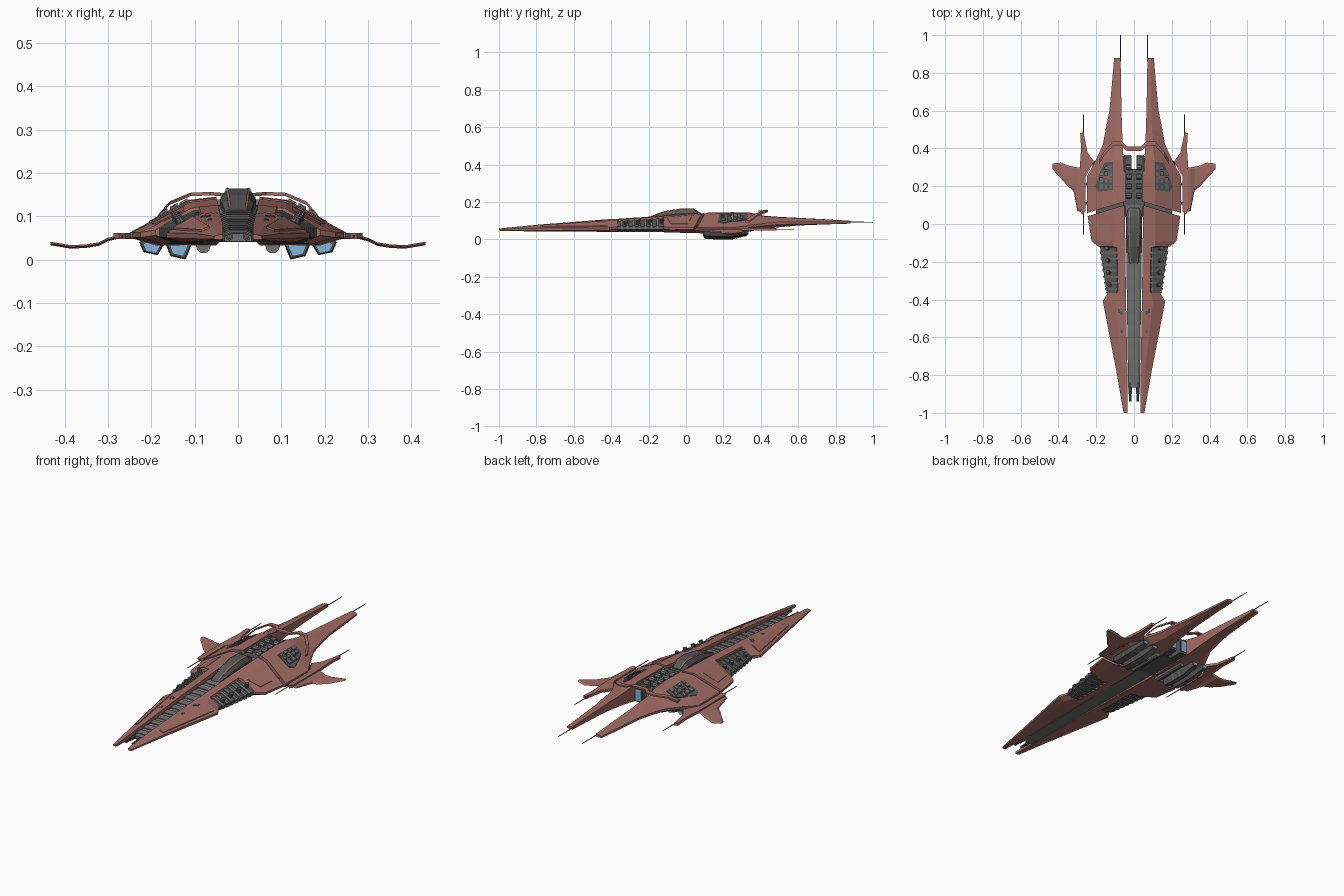
import bpy, bmesh, math, random
from mathutils import Vector, Matrix

if "Cube" in bpy.data.objects:
    bpy.data.objects.remove(bpy.data.objects["Cube"])

random.seed(4)

def material(name, rgb):
    m = bpy.data.materials.new(name)
    m.diffuse_color = (*rgb, 1)
    m.use_nodes = True
    m.node_tree.nodes["Principled BSDF"].inputs["Base Color"].default_value = m.diffuse_color
    return m

RED = material("hull_red", (0.36, 0.15, 0.13))
DARK = material("dark_metal", (0.10, 0.10, 0.10))
GREY = material("mid_metal", (0.17, 0.17, 0.17))
BLUE = material("engine_blue", (0.22, 0.48, 0.72))

def make(name, parts, mat, mirror=True):
    """parts: list of (verts, faces); mirrored over x = 0 when asked"""
    bm = bmesh.new()
    for verts, faces in parts:
        for s in ((1, -1) if mirror else (1,)):
            vs = [bm.verts.new((s * v[0], v[1], v[2])) for v in verts]
            for f in faces:
                bm.faces.new([vs[i] for i in f])
    bmesh.ops.recalc_face_normals(bm, faces=bm.faces)
    me = bpy.data.meshes.new(name)
    bm.to_mesh(me)
    bm.free()
    me.materials.append(mat)
    ob = bpy.data.objects.new(name, me)
    bpy.context.collection.objects.link(ob)
    return ob

def loft(rings):
    n = len(rings[0])
    verts = [p for r in rings for p in r]
    faces = [tuple(range(n)), tuple(range(len(verts) - n, len(verts)))]
    for k in range(len(rings) - 1):
        for i in range(n):
            j = (i + 1) % n
            faces.append((k * n + i, k * n + j, k * n + n + j, k * n + n + i))
    return verts, faces

def box(x0, x1, y0, y1, z0, z1):
    return loft([[(x0, y, z0), (x1, y, z0), (x1, y, z1), (x0, y, z1)] for y in (y0, y1)])

def rod(a, b, r0, r1=None, n=8):
    a, b = Vector(a), Vector(b)
    q = (b - a).to_track_quat('Z', 'Y')
    return loft([[c + q @ Vector((r * math.cos(t * math.tau / n), r * math.sin(t * math.tau / n), 0))
                  for t in range(n)] for c, r in ((a, r0), (b, r0 if r1 is None else r1))])

def plate(outline, z_of, up, down):
    return loft([[(x, y, z_of(x, y) + d) for x, y in outline] for d in (-down, up)])

# Hull stations: y, inner x, inner z, ridge x, ridge z, edge x, edge z, belly z
FRONT = [(-1.0, .035, .058, .045, .057, .055, .054, .046),
         (-.77, .035, .080, .060, .076, .095, .060, .043),
         (-.41, .042, .108, .100, .100, .165, .062, .040),
         (-.365, .043, .110, .090, .104, .140, .068, .040),
         (-.36, .043, .110, .085, .106, .095, .075, .040),
         (-.125, .045, .126, .090, .122, .100, .080, .038),
         (-.12, .045, .126, .110, .118, .190, .068, .038),
         (-.09, .046, .128, .110, .120, .225, .063, .036),
         (.10, .050, .140, .110, .133, .245, .062, .034)]
REAR = [(.118, .050, .143, .110, .136, .248, .062, .032),
        (.25, .050, .145, .110, .138, .250, .062, .034),
        (.34, .055, .143, .108, .136, .202, .075, .042),
        (.42, .060, .126, .100, .122, .165, .085, .055),
        (.50, .063, .120, .095, .117, .150, .092, .065),
        (.60, .066, .115, .092, .113, .130, .094, .074),
        (.75, .069, .107, .088, .106, .116, .094, .080),
        (.88, .071, .099, .088, .099, .105, .093, .084)]

def section(s, skew=0):
    y, xi, zi, xm, zm, xe, ze, zb = s
    low = max(zb + .001, ze - .012)
    pts = [(xi, zb), (xi, zi), (xm, zm), (xe, ze), (xe, low), (xi + .7 * (xe - xi), zb)]
    return [(x, y - skew * (x - xi), z) for x, z in pts]

def surface(stations):
    def z_of(x, y):
        for a, b in zip(stations, stations[1:]):
            if y <= b[0]:
                break
        t = (y - a[0]) / (b[0] - a[0])
        _, xi, zi, xm, zm, xe, ze, _ = [p + t * (q - p) for p, q in zip(a, b)]
        if x < xm:
            return zi + (zm - zi) * (x - xi) / (xm - xi)
        return zm + (ze - zm) * (x - xm) / (xe - xm)
    return z_of

front_z, rear_z = surface(FRONT), surface(REAR)
make("front_hull", [loft([section(s) for s in FRONT[:-1]] + [section(FRONT[-1], .3)])], RED)
make("rear_hull", [loft([section(REAR[0], .3)] + [section(s) for s in REAR[1:]])], RED)
make("nose_armour", [plate([(.066, -.77), (.105, -.42), (.150, -.42), (.084, -.77)], front_z, .004, .004)], RED)
make("shoulder_armour", [plate([(.125, -.10), (.125, .03), (.200, .01), (.190, -.08)], front_z, .003, .004)], RED)
make("nose_marks", [plate([(x, y), (x + .012, y), (x + .012, y + .02), (x, y + .02)], front_z, .002, .004)
                    for x, y in ((.062, -.48), (.074, -.47), (.06, -.58), (.09, -.66))], DARK)

# Tail spikes
make("tail_spikes", [rod((.072, .86, .092), (.072, 1.0, .092), .003, .002, 6)], DARK)

# Side vents with slats and round caps
def vent_ring(y, grow=0):
    t = (y + .365) / .245
    xo = .145 + .035 * t + grow
    zt = .094 + .016 * t + grow
    return [(.08, y, .045 - grow), (.085, y, zt), (.10, y, zt), (xo, y, .068 + grow),
            (xo, y, .052), (xo - .03, y, .045 - grow)]
make("side_vents", [loft([vent_ring(-.365), vent_ring(-.12)])], DARK)
make("vent_slats", [loft([vent_ring(y, .004), vent_ring(y + .012, .006)])
                    for y in [-.35 + .032 * i for i in range(7)]], GREY)
make("vent_caps", [rod((.125 + .003 * i, -.32 + .064 * i, .07), (.137 + .003 * i, -.32 + .064 * i, .097 + .004 * i), .014, .010, 10)
                   for i in range(4)], DARK)

# Central spine with cross ribs
def spine_z(y):
    return .060 + (y + .87) * .072
def spine_ring(y, g=0):
    w = .031 + (y + .87) * .014
    z = spine_z(y) + g
    return [(-w, y, .042), (w, y, .042), (w, y, z - .006), (w - .012, y, z), (-w + .012, y, z), (-w, y, z - .006)]
make("spine", [loft([spine_ring(-.865), spine_ring(.10)])], GREY, False)
make("spine_ribs", [loft([spine_ring(y, .004), spine_ring(y + .035, .005)])
                    for y in [-.84 + .06 * i for i in range(11)]], GREY, False)
make("nose_guns", [rod((.02, -.80, .053), (.02, -.90, .053), .009),
                   rod((.02, -.90, .053), (.02, -.94, .053), .006)], DARK)

# Canopy and its frame
CANOPY = [(-.21, .028, .114), (-.12, .036, .148), (-.02, .042, .164), (.04, .040, .163), (.085, .034, .135)]
def canopy_ring(y, w, z):
    return [(-w * .9, y, .09), (w * .9, y, .09), (w, y, .09 + (z - .09) * .65), (w * .62, y, z),
            (-w * .62, y, z), (-w, y, .09 + (z - .09) * .65)]
make("canopy", [loft([canopy_ring(*c) for c in CANOPY])], DARK, False)
make("canopy_frame", [loft([[(w * .56, y, z - .004), (w * .70, y, z - .006), (w * .70, y, z - .001), (w * .56, y, z + .002)]
                            for y, w, z in CANOPY])], RED)

# Rear deck with paired cylinders and blue outlets, split by a notch
make("rear_deck", [box(0, .055, .09, .29, .040, .126), box(.012, .056, .29, .36, .045, .126)], DARK)
make("deck_cylinders", [rod((.012, y, .130), (.040, y, .130), .014) for y in (.15, .20, .25, .30)]
     + [box(.042, .050, .12, .35, .12, .138)], GREY)
make("rear_outlets", [box(.016, .052, .36, .364, .055, .115)], BLUE)
make("hull_joint", [box(.04, .20, .04, .14, .05, .075)], DARK)

# Grey equipment bays on the rear hull
make("equipment_bays", [plate([(.112, .33), (.155, .325), (.178, .28), (.205, .20), (.190, .17), (.112, .18)],
                              rear_z, .003, .008)], DARK)
bits = []
for i in range(4):
    for j in range(3):
        x, y = .117 + .023 * j, .187 + .034 * i
        if x + .02 > .19 - .25 * max(0, y - .23):
            continue
        w, d = random.uniform(.012, .019), random.uniform(.016, .027)
        bits.append(plate([(x, y), (x + w, y), (x + w, y + d), (x, y + d)], rear_z, random.uniform(.006, .010), .006))
make("bay_equipment", bits, GREY)

# Arched bar over the tail
ARCH = [(.185, .33, .098), (.158, .375, .130), (.110, .428, .150), (.065, .428, .152), (.040, .400, .150), (0, .400, .150)]
make("tail_arch", [loft([[(x, y - .013, z - .004), (x, y + .011, z - .004), (x, y + .011, z + .004), (x, y - .013, z + .004)]
                         for x, y, z in ARCH])], RED)

# Drooping wings: x, front y, back y, z
WING = [(.27, .06, .30, .054), (.30, .07, .30, .046), (.32, .175, .303, .036), (.35, .20, .310, .031),
        (.385, .24, .325, .029), (.432, .29, .32, .037)]
make("wings", [loft([[(x, a, z), (x, a + .015, z + .004), (x, b - .01, z + .004), (x, b, z), (x, b - .01, z - .004), (x, a + .015, z - .004)]
                     for x, a, b, z in WING])], RED)
make("wing_booms", [plate([(.258, .065), (.275, .05), (.287, .07), (.287, .30), (.280, .40), (.285, .48), (.268, .485), (.247, .38),
                           (.212, .33), (.258, .25)], lambda x, y: .054, .007, .007)], RED)
make("wing_joints", [rod((.235, y, .054), (.262, y, .054), .007) for y in (.11, .21)], DARK)
make("wing_spikes", [rod((.267, .47, .054), (.267, .58, .054), .003, .002, 6),
                     rod((.267, .06, .054), (.267, -.055, .054), .003, .002, 6)], DARK)

# Underslung engine pods with blue intakes
PODS = [[(.108, .040), (.108, .031), (.121, 0), (.156, .008), (.166, .034), (.160, .045)],
        [(.170, .045), (.171, .034), (.185, .010), (.218, .017), (.228, .040), (.215, .050)]]
def pod_ring(p, y, s, lift=0):
    cx, cz = sum(q[0] for q in p) / 6, .034
    return [(cx + (x - cx) * s, y, cz + (z - cz) * s + lift) for x, z in p]
make("engine_pods", [loft([pod_ring(p, .10, .9), pod_ring(p, .15, 1), pod_ring(p, .25, 1), pod_ring(p, .33, .65, .008)])
                     for p in PODS], DARK)
make("engine_glow", [loft([pod_ring(p, y0, s, l), pod_ring(p, y1, s, l)])
                     for p in PODS for y0, y1, s, l in ((.096, .11, .7, -.003), (.325, .334, .45, .006))], BLUE)
make("pod_bands", [loft([pod_ring(p, y, 1.0), pod_ring(p, y + .015, 1.0)]) for p in PODS for y in (.17, .22)], GREY)
make("belly_tanks", [rod((.08, .09, .031), (.08, .29, .031), .017, .014, 10)], GREY)
